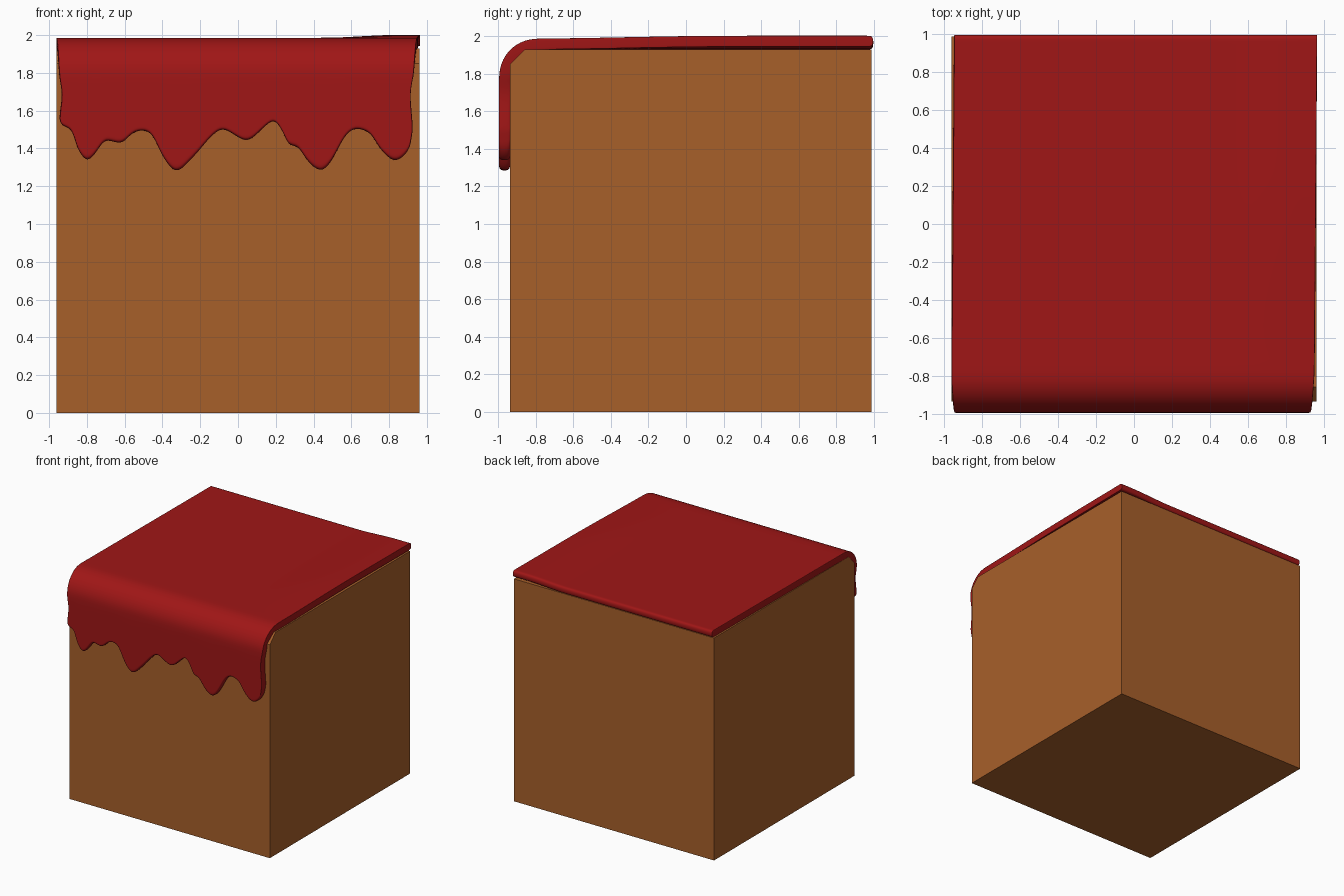
import bpy, bmesh, math

if "Cube" in bpy.data.objects:
    bpy.data.objects.remove(bpy.data.objects["Cube"])


def material(name, rgb):
    m = bpy.data.materials.new(name)
    m.diffuse_color = (*rgb, 1)
    m.use_nodes = True
    m.node_tree.nodes["Principled BSDF"].inputs["Base Color"].default_value = m.diffuse_color
    return m


def make_object(name, bm, mat):
    bmesh.ops.recalc_face_normals(bm, faces=bm.faces)
    me = bpy.data.meshes.new(name)
    bm.to_mesh(me)
    bm.free()
    me.materials.append(mat)
    ob = bpy.data.objects.new(name, me)
    bpy.context.collection.objects.link(ob)
    return ob


def ramp(v, a, b):
    t = min(max((v - a) / (b - a), 0), 1)
    return t * t * (3 - 2 * t)


def lookup(keys, s):
    for (s0, a), (s1, b) in zip(keys, keys[1:]):
        if s <= s1:
            return a + (b - a) * ramp(s, s0, s1)
    return keys[-1][1]


def catmull(p, steps):
    out = []
    for i in range(len(p) - 1):
        a, b, c, d = p[max(i - 1, 0)], p[i], p[i + 1], p[min(i + 2, len(p) - 1)]
        for k in range(steps):
            t = k / steps
            out.append(tuple(0.5 * (2 * b[j] + (c[j] - a[j]) * t
                                    + (2 * a[j] - 5 * b[j] + 4 * c[j] - d[j]) * t * t
                                    + (3 * b[j] - a[j] - 3 * c[j] + d[j]) * t ** 3)
                             for j in (0, 1)))
    return out + [p[-1]]


# Cake block with a chamfered top front edge
bm = bmesh.new()
profile = [(-0.935, 0), (0.987, 0), (0.987, 1.928), (-0.857, 1.928), (-0.935, 1.85)]
face = bm.faces.new([bm.verts.new((-0.96, y, z)) for y, z in profile])
ext = bmesh.ops.extrude_face_region(bm, geom=[face])
bmesh.ops.translate(bm, vec=(1.92, 0, 0),
                    verts=[g for g in ext["geom"] if isinstance(g, bmesh.types.BMVert)])
make_object("cake_block", bm, material("sponge", (0.39, 0.115, 0.023)))

# Lower dripping edge of the icing (x, z)
drips = catmull([
    (-.945, 1.555), (-.93, 1.52), (-.88, 1.495), (-.85, 1.40), (-.80, 1.335), (-.75, 1.38),
    (-.70, 1.445), (-.62, 1.425), (-.56, 1.48), (-.50, 1.495), (-.45, 1.465), (-.40, 1.36),
    (-.33, 1.275), (-.26, 1.33), (-.20, 1.395), (-.14, 1.465), (-.07, 1.505), (.04, 1.435),
    (.12, 1.495), (.19, 1.55), (.24, 1.48), (.27, 1.42), (.32, 1.405), (.37, 1.33),
    (.44, 1.28), (.50, 1.34), (.56, 1.455), (.62, 1.505), (.70, 1.48), (.75, 1.40),
    (.83, 1.33), (.90, 1.385), (.918, 1.45), (.925, 1.50)], 2)

# Sheet rows: flat top, rounded front bend, hanging front; each row is (left, right, y, z, s)
MID_Y, MID_Z, R = -0.965, 1.957, 0.17
CY, CZ = MID_Y + R, MID_Z - R
rows = []
for y in (0.997, 0.965, 0.9, 0.7, 0.45, 0.2, -0.05, -0.3, -0.55, -0.73):
    f = (0.99 - y) / 1.9
    rows.append((-0.948 - 0.015 * f, 0.965 - 0.015 * f, y, MID_Z, 0))
for k in range(7):
    a = math.radians(15 * k)
    f = k / 6
    rows.append((-0.963 + 0.016 * f, 0.95 - 0.02 * f,
                 CY - R * math.sin(a), CZ + R * math.cos(a), 0))
for s in (0.2, 0.4, 0.6, 0.8, 0.93, 1):
    rows.append((lookup([(0, -.947), (.4, -.932), (1, -.945)], s),
                 lookup([(0, .93), (.3, .912), (1, .925)], s), MID_Y, CZ, s))

# Icing sheet with a slightly lifted right back area
bm = bmesh.new()
grid = []
for left, right, y, z, s in rows:
    line = []
    for x0, z0 in drips:
        x = left + (right - left) * (x0 + 0.945) / 1.87
        lift = 0.015 * ramp(x, 0.45, 0.85) * ramp(y, -0.8, 0.2)
        line.append(bm.verts.new((x, y, z + (z0 - z) * s + lift)))
    grid.append(line)
for a, b in zip(grid, grid[1:]):
    for i in range(len(a) - 1):
        bm.faces.new((a[i], a[i + 1], b[i + 1], b[i]))
icing = make_object("icing", bm, material("icing_red", (0.35, 0.008, 0.008)))
solid = icing.modifiers.new("thickness", "SOLIDIFY")
solid.thickness, solid.offset = 0.058, 0
sub = icing.modifiers.new("smooth", "SUBSURF")
sub.levels = sub.render_levels = 2
icing.data.shade_smooth()
